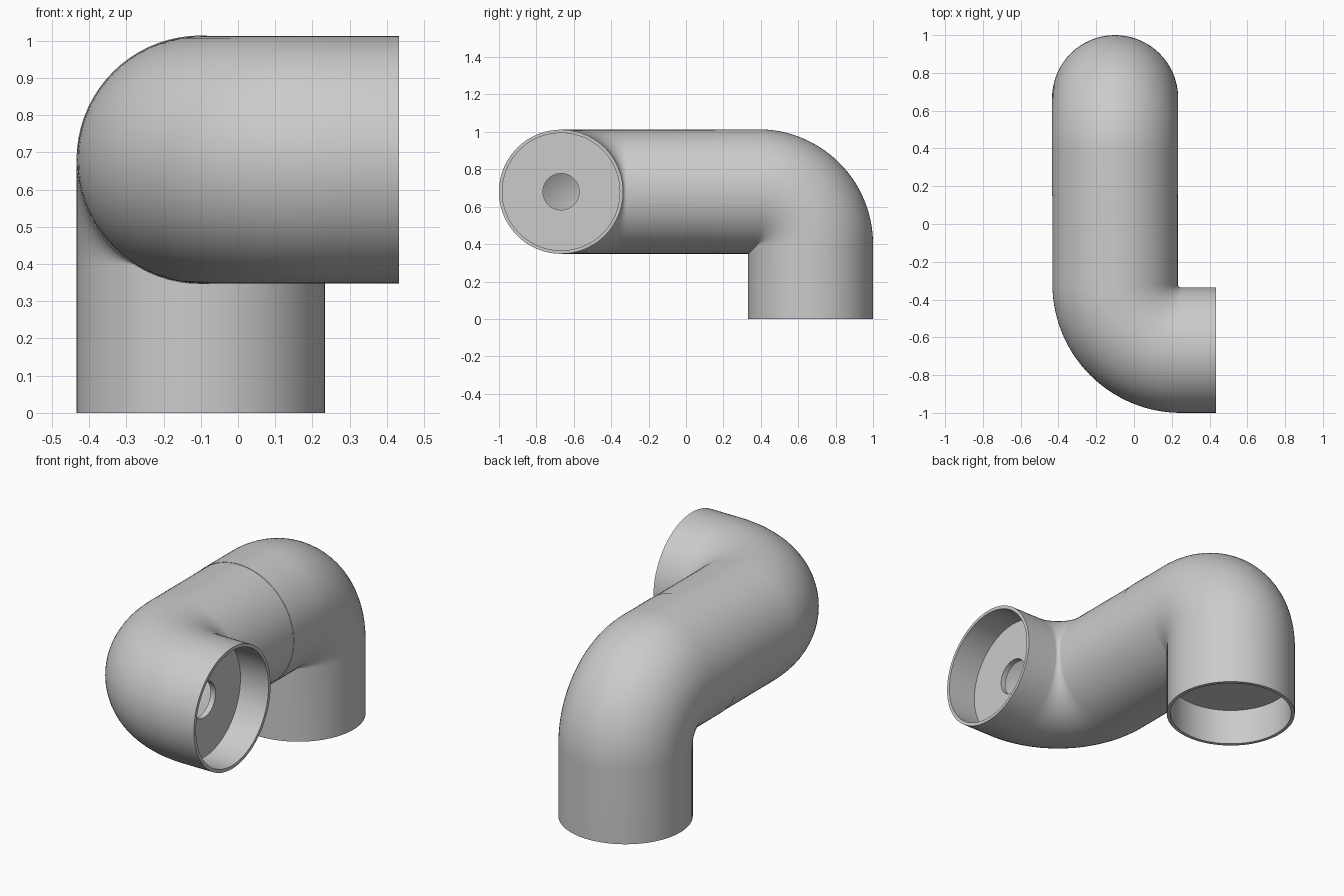
import bpy, bmesh, math
from mathutils import Vector

cube = bpy.data.objects.get("Cube")
if cube:
    bpy.data.objects.remove(cube, do_unlink=True)

SIDES = 72
BEND_STEPS = 28

grey = bpy.data.materials.new("light_grey")
grey.use_nodes = True
colour = (0.6, 0.6, 0.6, 1)
grey.diffuse_color = colour
grey.node_tree.nodes["Principled BSDF"].inputs["Base Color"].default_value = colour


def bend_path(start, mouth, d_in, d_out, bend):
    """Centre points and directions from start, round a right-angle bend, to mouth."""
    corner = start + d_in * (mouth - start).dot(d_in)
    pivot = corner - d_in * bend + d_out * bend
    path = [(start, d_in)]
    for i in range(BEND_STEPS + 1):
        a = math.pi / 2 * i / BEND_STEPS
        path.append((pivot - d_out * bend * math.cos(a) + d_in * bend * math.sin(a),
                     d_in * math.cos(a) + d_out * math.sin(a)))
    path.append((mouth, d_out))
    return path


def skin(name, rings, normal):
    """Join a chain of circles (centre, direction, radius) and close both ends."""
    bm = bmesh.new()
    loops = []
    for centre, direction, radius in rings:
        side = direction.cross(normal)
        angles = [2 * math.pi * k / SIDES for k in range(SIDES)]
        loops.append([bm.verts.new(centre + radius * (normal * math.cos(a) + side * math.sin(a)))
                      for a in angles])
    for a, b in zip(loops, loops[1:]):
        for k in range(SIDES):
            n = (k + 1) % SIDES
            bm.faces.new((a[k], a[n], b[n], b[k]))
    bm.faces.new(loops[0])
    bm.faces.new(loops[-1])
    bmesh.ops.recalc_face_normals(bm, faces=bm.faces)
    mesh = bpy.data.meshes.new(name)
    bm.to_mesh(mesh)
    bm.free()
    mesh.materials.append(grey)
    obj = bpy.data.objects.new(name, mesh)
    bpy.context.collection.objects.link(obj)
    bpy.ops.object.select_all(action='DESELECT')
    obj.select_set(True)
    bpy.context.view_layer.objects.active = obj
    bpy.ops.object.shade_smooth_by_angle(angle=math.radians(35))
    return obj


def elbow(name, start, mouth, d_in, d_out, bend, radius, bore, depth, hole=0):
    """Elbow pipe with a socket at the mouth, and optionally a holed plate in it."""
    path = bend_path(start, mouth, d_in, d_out, bend)
    rings = [(p, d, radius) for p, d in path]
    floor = mouth - d_out * depth
    rings += [(mouth, d_out, bore), (floor, d_out, bore)]
    if hole:
        # plate hole, then the hollow inside of the pipe
        back = floor - d_out * 0.03
        rings += [(floor, d_out, hole), (back, d_out, hole), (back, d_out, bore)]
        rings += [(p, d, bore) for p, d in reversed(path[1:-2])]
        rings.append((start + d_in * 0.02, d_in, bore))
    return skin(name, rings, d_in.cross(d_out))


X, Y, Z = Vector((1, 0, 0)), Vector((0, 1, 0)), Vector((0, 0, 1))
AXIS_X, AXIS_Z = -0.1, 0.68

# Rear elbow turns down to the floor; its edge overlaps the front elbow slightly
elbow("rear_elbow", Vector((AXIS_X, 0.15, AXIS_Z)), Vector((AXIS_X, 0.666, 0)),
      Y, -Z, 0.28, 0.334, 0.315, 0.2)

# Front elbow turns to the left side
elbow("front_elbow", Vector((AXIS_X, 0.16, AXIS_Z)), Vector((0.433, -0.668, AXIS_Z)),
      -Y, X, 0.35, 0.332, 0.314, 0.17, hole=0.097)
